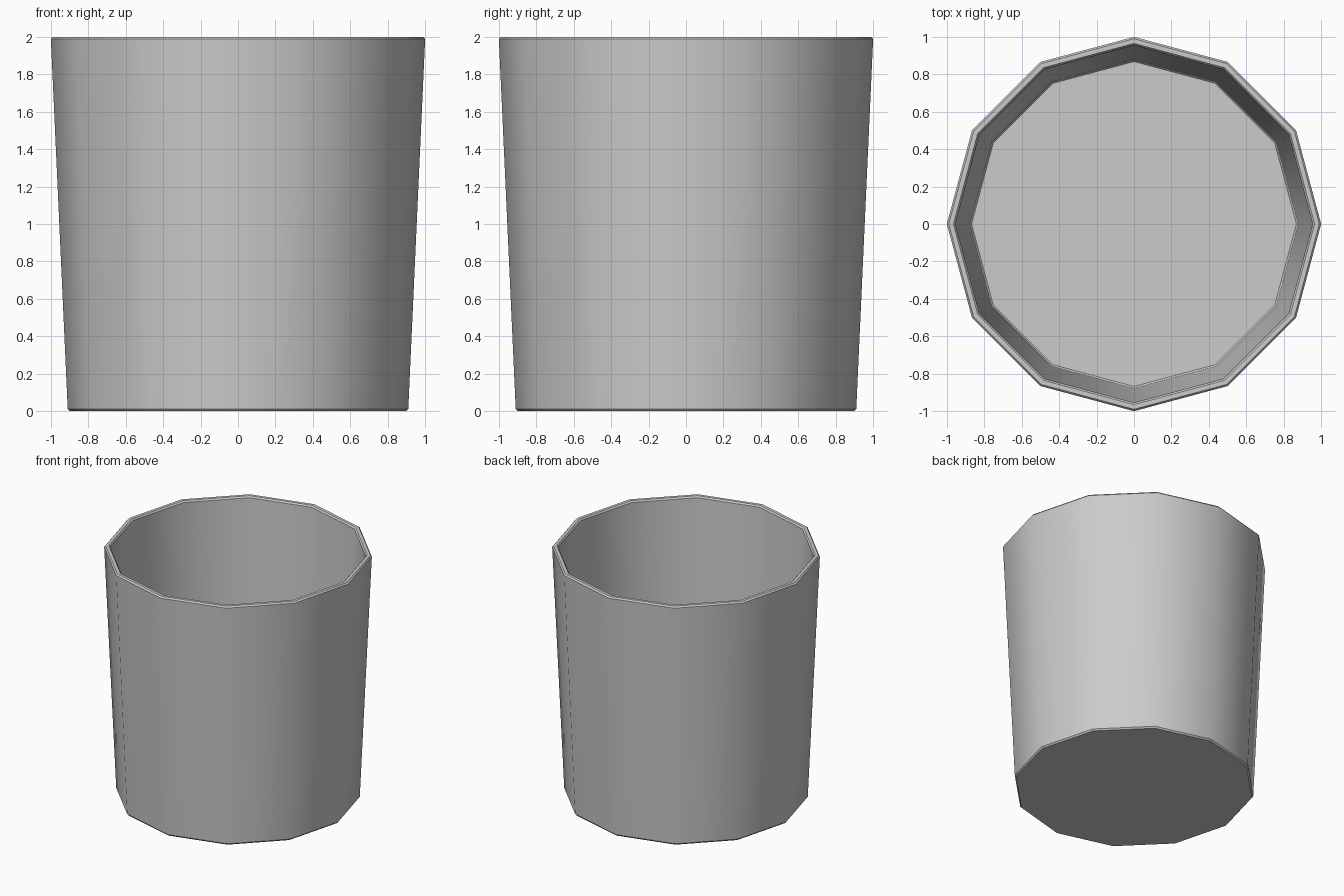
import bpy, bmesh, math

if "Cube" in bpy.data.objects:
    bpy.data.objects.remove(bpy.data.objects["Cube"])

SIDES = 12

# Cup profile (radius, height): underside, outer wall, rim, inner wall, floor
profile = [
    (0.90, 0.0), (0.91, 0.012), (1.0, 1.988), (0.99, 2.0),
    (0.965, 2.0), (0.955, 1.988), (0.878, 0.055), (0.868, 0.043),
]

bm = bmesh.new()
rings = []
for r, z in profile:
    rings.append([bm.verts.new((r * math.cos(2 * math.pi * i / SIDES),
                                r * math.sin(2 * math.pi * i / SIDES), z))
                  for i in range(SIDES)])

# Walls and rim
for a, b in zip(rings, rings[1:]):
    for i in range(SIDES):
        j = (i + 1) % SIDES
        bm.faces.new((a[i], a[j], b[j], b[i]))

# Underside and inner floor
bm.faces.new(list(reversed(rings[0])))
bm.faces.new(rings[-1])
bmesh.ops.recalc_face_normals(bm, faces=bm.faces)

mesh = bpy.data.meshes.new("cup")
bm.to_mesh(mesh)
bm.free()
cup = bpy.data.objects.new("cup", mesh)
bpy.context.collection.objects.link(cup)

# Smooth around the wall, crisp at rim and base
bpy.context.view_layer.objects.active = cup
cup.select_set(True)
bpy.ops.object.shade_smooth_by_angle(angle=math.radians(35))
